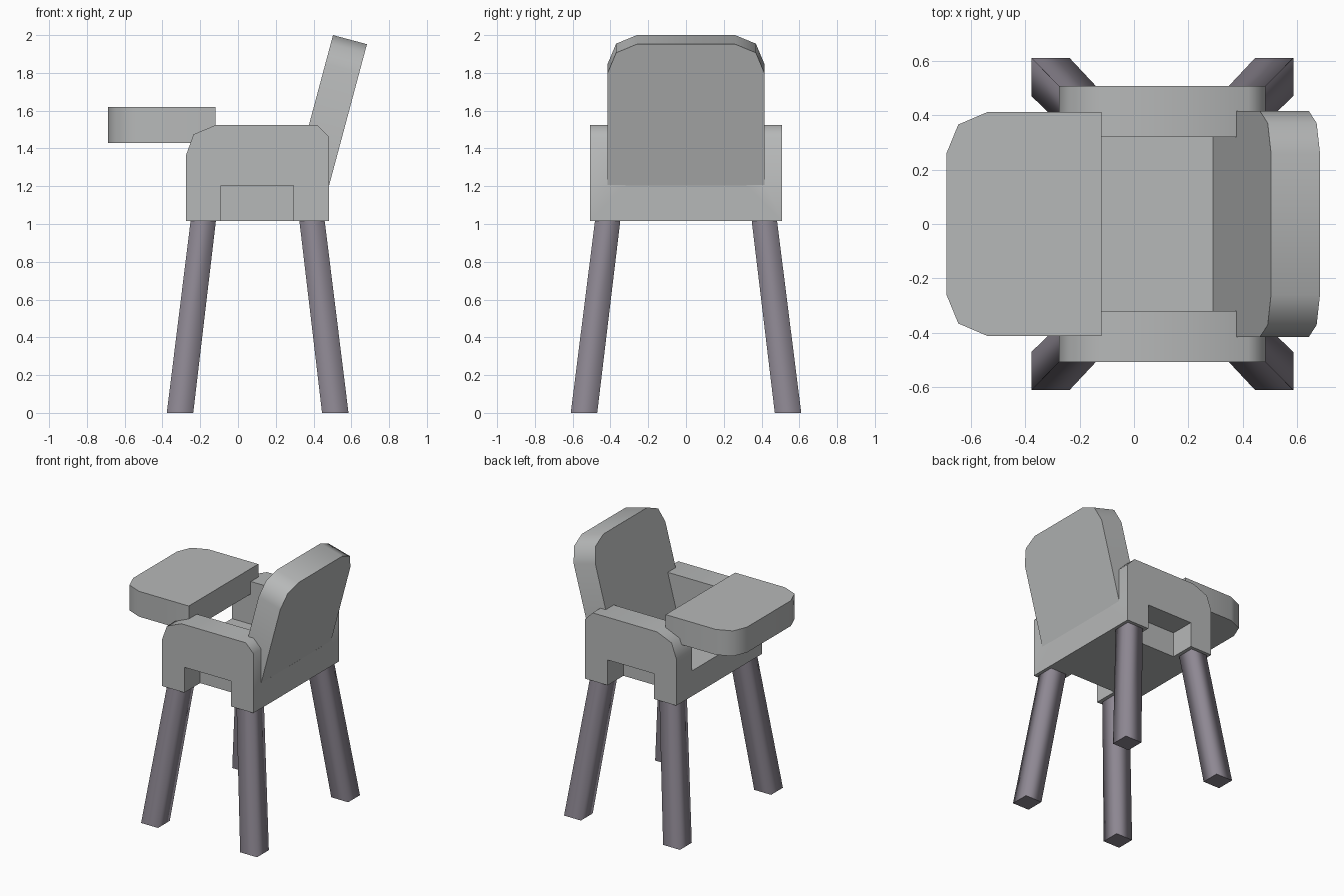
import bpy, bmesh, math
from mathutils import Vector, Matrix

cube = bpy.data.objects.get("Cube")
if cube:
    bpy.data.objects.remove(cube, do_unlink=True)


def material(name, rgb):
    m = bpy.data.materials.new(name)
    m.use_nodes = True
    m.diffuse_color = (*rgb, 1)
    m.node_tree.nodes["Principled BSDF"].inputs["Base Color"].default_value = (*rgb, 1)
    return m


BODY = material("light grey", (0.47, 0.48, 0.48))
LEGS = material("purple grey", (0.27, 0.245, 0.29))


def activate(ob):
    bpy.ops.object.select_all(action="DESELECT")
    ob.select_set(True)
    bpy.context.view_layer.objects.active = ob


def loft(name, lower, upper, mat):
    """Solid between two matching outlines."""
    bm = bmesh.new()
    a = [bm.verts.new(p) for p in lower]
    b = [bm.verts.new(p) for p in upper]
    bm.faces.new(a)
    bm.faces.new(b)
    for i in range(len(a)):
        j = (i + 1) % len(a)
        bm.faces.new((a[i], a[j], b[j], b[i]))
    bmesh.ops.recalc_face_normals(bm, faces=bm.faces)
    me = bpy.data.meshes.new(name)
    bm.to_mesh(me)
    bm.free()
    me.materials.append(mat)
    ob = bpy.data.objects.new(name, me)
    bpy.context.collection.objects.link(ob)
    return ob


def smooth(ob, degrees):
    activate(ob)
    bpy.ops.object.shade_smooth_by_angle(angle=math.radians(degrees))


def box(name, x0, x1, y0, y1, z0, z1):
    ring = [(x0, y0), (x1, y0), (x1, y1), (x0, y1)]
    return loft(name, [(x, y, z0) for x, y in ring], [(x, y, z1) for x, y in ring], BODY)


def cut(ob, cutter):
    cutter.hide_render = True
    activate(ob)
    mod = ob.modifiers.new("cut", "BOOLEAN")
    mod.operation = "DIFFERENCE"
    mod.solver = "EXACT"
    mod.object = cutter
    bpy.ops.object.modifier_apply(modifier=mod.name)
    bpy.data.objects.remove(cutter, do_unlink=True)


# Seat with armrests: side profile, hollowed in the middle and notched at the sides
side = [(-0.275, 1.015), (0.483, 1.015), (0.483, 1.46), (0.42, 1.525),
        (-0.115, 1.525), (-0.235, 1.475), (-0.275, 1.365)]
seat = loft("seat_and_armrests", [(x, -0.507, z) for x, z in side],
            [(x, 0.507, z) for x, z in side], BODY)
cut(seat, box("seat_hollow", -1, 1, -0.32, 0.32, 1.205, 2))
for s in (-1, 1):
    y0, y1 = sorted((s * 0.32, s))
    cut(seat, box("side_notch", -0.09, 0.295, y0, y1, 0.5, 1.205))
smooth(seat, 50)

# Leaning backrest with clipped top corners
half = [(0.415, 0), (0.415, 0.665), (0.37, 0.776), (0.26, 0.823)]
outline = half + [(-y, h) for y, h in reversed(half)]
lean = Matrix.Translation((0.29, 0, 1.205)) @ Matrix.Rotation(math.radians(15), 4, "Y")
back = loft("backrest", [lean @ Vector((0, y, h)) for y, h in outline],
            [lean @ Vector((0.186, y, h)) for y, h in outline], BODY)
smooth(back, 50)

# Tray with clipped front corners
half = [(-0.12, 0.412), (-0.535, 0.412), (-0.645, 0.365), (-0.688, 0.26)]
outline = half + [(x, -y) for x, y in reversed(half)]
tray = loft("tray", [(x, y, 1.43) for x, y in outline],
            [(x, y, 1.62) for x, y in outline], BODY)
smooth(tray, 50)


# Four square legs splayed outwards, softly shaded around the sides
def square(cx, cy, z, r):
    return [(cx + i * r, cy + j * r, z) for i, j in ((-1, -1), (1, -1), (1, 1), (-1, 1))]


for sx, end in ((-1, "front"), (1, "rear")):
    for sy, hand in ((-1, "right"), (1, "left")):
        leg = loft(f"{end}_{hand}_leg",
                   square(0.104 + sx * 0.411, sy * 0.54, 0, 0.07),
                   square(0.104 + sx * 0.288, sy * 0.415, 1.016, 0.067), LEGS)
        for p in leg.data.polygons:
            p.use_smooth = abs(p.normal.z) < 0.7
        for e in leg.data.edges:
            za, zb = (leg.data.vertices[v].co.z for v in e.vertices)
            e.use_edge_sharp = abs(za - zb) < 0.1
